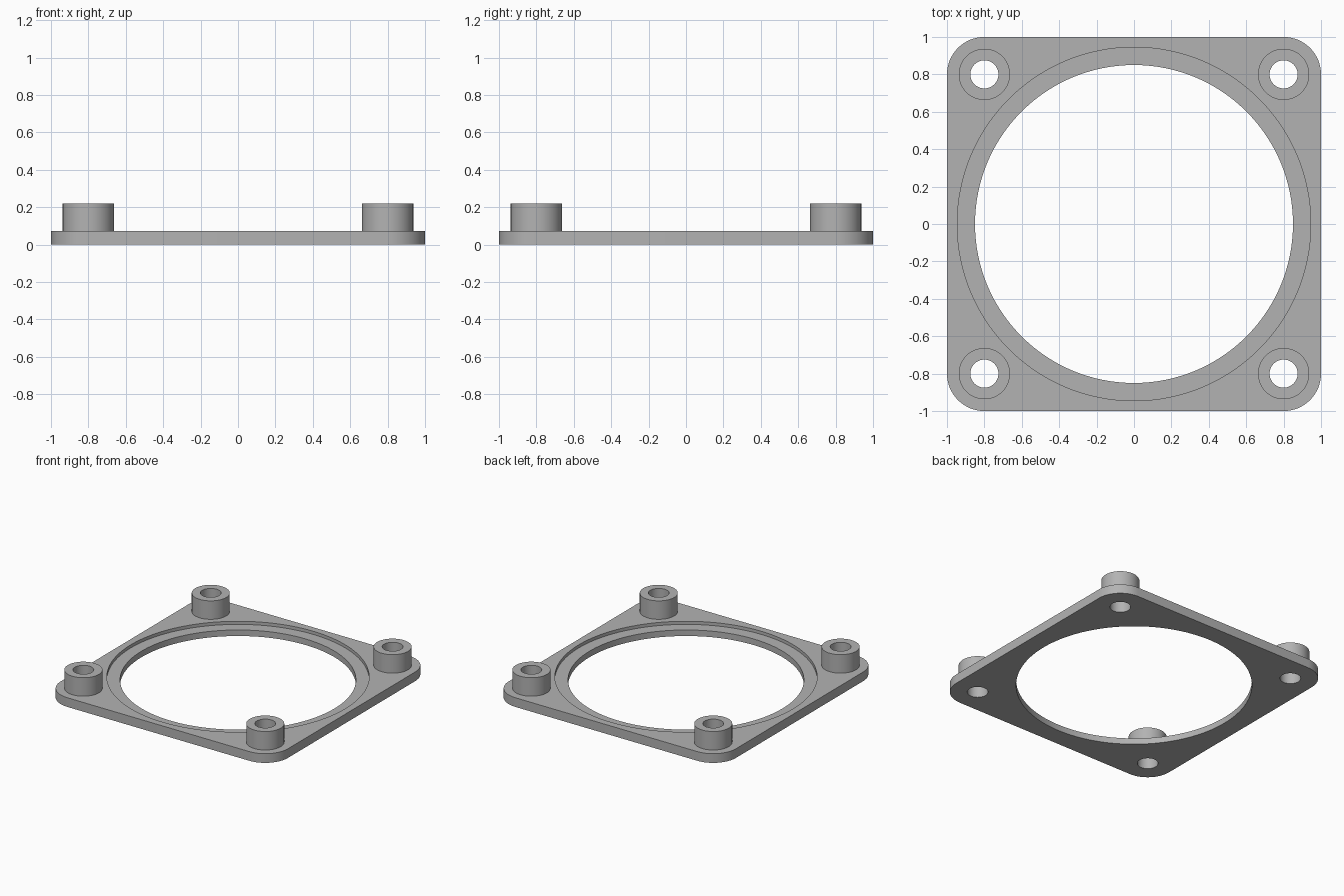
import bpy, bmesh, math

if "Cube" in bpy.data.objects:
    bpy.data.objects.remove(bpy.data.objects["Cube"])

PLATE_H, LEDGE_Z, BOSS_TOP = 0.073, 0.048, 0.22
CORNER_R, BOSS_AT = 0.20, 0.80

grey = bpy.data.materials.new("mid grey")
grey.diffuse_color = (0.45, 0.45, 0.45, 1)
grey.use_nodes = True
grey.node_tree.nodes["Principled BSDF"].inputs["Base Color"].default_value = grey.diffuse_color


def prism(name, outline, z0, z1):
    """Solid made by raising a closed outline from z0 to z1."""
    bm = bmesh.new()
    base = bm.faces.new([bm.verts.new((x, y, z0)) for x, y in outline])
    raised = bmesh.ops.extrude_face_region(bm, geom=[base])["geom"]
    for v in raised:
        if isinstance(v, bmesh.types.BMVert):
            v.co.z = z1
    bmesh.ops.recalc_face_normals(bm, faces=bm.faces)
    mesh = bpy.data.meshes.new(name)
    bm.to_mesh(mesh)
    bm.free()
    mesh.materials.append(grey)
    obj = bpy.data.objects.new(name, mesh)
    bpy.context.collection.objects.link(obj)
    return obj


def circle(cx, cy, r, n):
    return [(cx + r * math.cos(2 * math.pi * i / n),
             cy + r * math.sin(2 * math.pi * i / n)) for i in range(n)]


def combine(target, tool, operation):
    """Apply a boolean and remove the tool."""
    bpy.context.view_layer.objects.active = target
    mod = target.modifiers.new(operation, 'BOOLEAN')
    mod.object, mod.operation, mod.solver = tool, operation, 'EXACT'
    bpy.ops.object.modifier_apply(modifier=mod.name)
    bpy.data.objects.remove(tool)


# Square plate with rounded corners
outline = []
for k, (sx, sy) in enumerate([(1, 1), (-1, 1), (-1, -1), (1, -1)]):
    for i in range(17):
        a = math.pi / 2 * (k + i / 16)
        outline.append((sx * (1 - CORNER_R) + CORNER_R * math.cos(a),
                        sy * (1 - CORNER_R) + CORNER_R * math.sin(a)))
plate = prism("mounting_plate", outline, 0, PLATE_H)

# Large opening with a shallow ledge around it
combine(plate, prism("opening", circle(0, 0, 0.85, 128), -0.1, 0.3), 'DIFFERENCE')
combine(plate, prism("ledge", circle(0, 0, 0.945, 128), LEDGE_Z, 0.3), 'DIFFERENCE')

# Corner bosses with through holes
for x in (-BOSS_AT, BOSS_AT):
    for y in (-BOSS_AT, BOSS_AT):
        combine(plate, prism("boss", circle(x, y, 0.137, 64), 0.03, BOSS_TOP), 'UNION')
        combine(plate, prism("hole", circle(x, y, 0.075, 48), -0.1, 0.4), 'DIFFERENCE')

# Smooth round walls, crisp edges
bpy.ops.object.select_all(action='DESELECT')
plate.select_set(True)
bpy.context.view_layer.objects.active = plate
bpy.ops.object.shade_smooth_by_angle(angle=math.radians(30))
